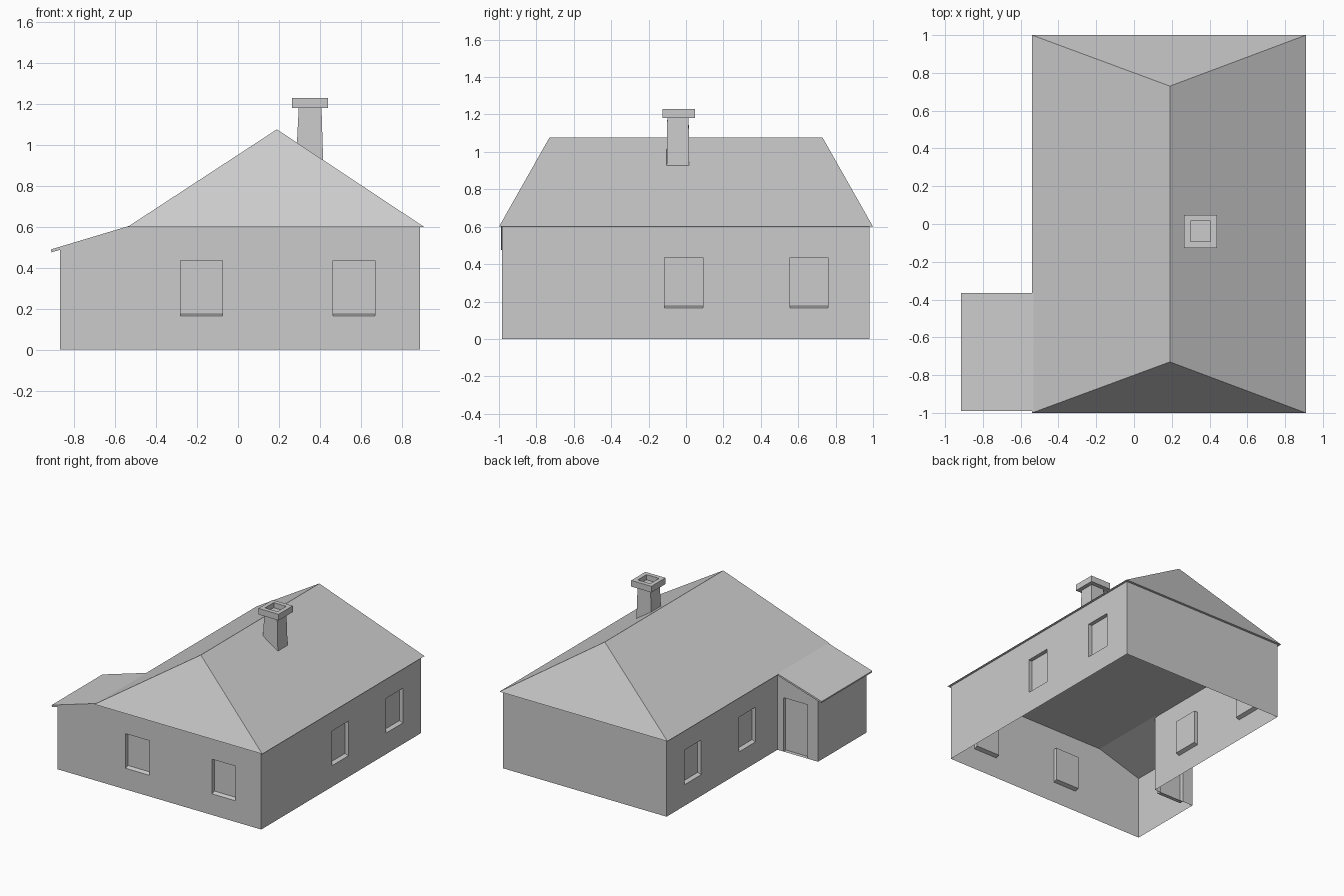
import bpy, bmesh
from mathutils import Vector

if "Cube" in bpy.data.objects:
    bpy.data.objects.remove(bpy.data.objects["Cube"])


def finish(name, bm):
    bmesh.ops.remove_doubles(bm, verts=bm.verts, dist=1e-5)
    me = bpy.data.meshes.new(name)
    bm.to_mesh(me)
    bm.free()
    ob = bpy.data.objects.new(name, me)
    bpy.context.collection.objects.link(ob)
    return ob


def solid(name, verts, faces):
    bm = bmesh.new()
    vs = [bm.verts.new(v) for v in verts]
    for f in faces:
        bm.faces.new([vs[i] for i in f])
    bmesh.ops.recalc_face_normals(bm, faces=bm.faces)
    return finish(name, bm)


BOX = [(0, 1, 2, 3), (4, 5, 6, 7), (0, 1, 5, 4), (1, 2, 6, 5), (2, 3, 7, 6), (3, 0, 4, 7)]


def panel(name, p0, p1, h0, h1, holes=(), depth=0.03):
    """Single-sheet wall; holes (u0, u1, z0, z1) become recessed pockets."""
    a, b = Vector((*p0, 0)), Vector((*p1, 0))
    length = (b - a).length
    d = (b - a) / length
    inward = Vector((-d.y, d.x, 0))
    bm = bmesh.new()

    def at(u, z, k=0):
        if z is None:  # top edge, may slope
            z = h0 + (h1 - h0) * u / length
        return a + d * u + inward * k + Vector((0, 0, z))

    def quad(*pts):
        bm.faces.new([bm.verts.new(p) for p in pts])

    us = sorted({0, length, *[v for h in holes for v in h[:2]]})
    zs = sorted({0, *[v for h in holes for v in h[2:]]}) + [None]
    for u0, u1 in zip(us, us[1:]):
        for z0, z1 in zip(zs, zs[1:]):
            if not any(h[0] <= u0 < h[1] and h[2] <= z0 < h[3] and z1 is not None for h in holes):
                quad(at(u0, z0), at(u1, z0), at(u1, z1), at(u0, z1))
    for u0, u1, z0, z1 in holes:
        s = z0 + 0.01 if z0 > 0 else z0  # sloped sill on windows
        o = [at(u0, z0), at(u1, z0), at(u1, z1), at(u0, z1)]
        i = [at(u0, s, depth), at(u1, s, depth), at(u1, z1, depth), at(u0, z1, depth)]
        quad(*i)
        for k in range(4):
            n = (k + 1) % 4
            quad(o[k], o[n], i[n], i[k])
    return finish(name, bm)


# Plan dimensions
L, R, F, B = -0.52, 0.89, -0.985, 0.982
AL, AB = -0.87, -0.385
H, AH = 0.6, 0.49
WZ = (0.165, 0.435)
SIDE = [(-0.115, 0.09), (0.555, 0.76)]

# Main walls with windows
panel("front_wall", (L, F), (R, F), H, H,
      [(x0 - L, x1 - L, *WZ) for x0, x1 in [(-0.28, -0.075), (0.465, 0.67)]])
panel("right_wall", (R, F), (R, B), H, H, [(y0 - F, y1 - F, *WZ) for y0, y1 in SIDE])
panel("back_wall", (R, B), (L, B), H, H)
panel("left_wall", (L, B), (L, AB), H, H, [(B - y1, B - y0, *WZ) for y0, y1 in SIDE])

# Entrance annex walls, door on its back side
panel("annex_back_wall", (L, AB), (AL, AB), H, AH, [(0.05, 0.26, 0, 0.42)])
panel("annex_left_wall", (AL, AB), (AL, F), AH, AH)
panel("annex_front_wall", (AL, F), (L, F), AH, H)

# Hipped roof, closed underneath
solid("main_roof",
      [(-0.54, -1, H), (0.91, -1, H), (0.91, 1, H), (-0.54, 1, H),
       (0.19, -0.73, 1.077), (0.19, 0.73, 1.077)],
      [(3, 2, 1, 0), (0, 1, 4), (1, 2, 5, 4), (2, 3, 5), (3, 0, 4, 5)])

# Sloping annex roof slab
prof = [(-0.915, 0.49), (-0.505, 0.613), (-0.505, 0.6), (-0.911, 0.476)]
solid("annex_roof", [(x, y, z) for y in (-0.99, -0.365) for x, z in prof], BOX)

# Chimney shaft, its foot cut to the roof slope
x0, x1, y0, y1 = 0.288, 0.416, -0.103, 0.017
solid("chimney_shaft",
      [(x0, y0, 1.01), (x1, y0, 0.925), (x1, y1, 0.925), (x0, y1, 1.01),
       (0.297, -0.1, 1.185), (0.408, -0.1, 1.185), (0.408, 0.014, 1.185), (0.297, 0.014, 1.185)],
      BOX)

# Chimney cap with a square flue
bm = bmesh.new()
bmesh.ops.create_cube(bm, size=1)
for v in bm.verts:
    v.co = Vector((v.co.x * 0.174 + 0.352, v.co.y * 0.174 - 0.039, v.co.z * 0.048 + 1.206))
top = max(bm.faces, key=lambda f: f.calc_center_median().z)
bmesh.ops.inset_region(bm, faces=[top], thickness=0.047)
bmesh.ops.inset_region(bm, faces=[top], thickness=0.0001, depth=-0.04)
finish("chimney_cap", bm)
